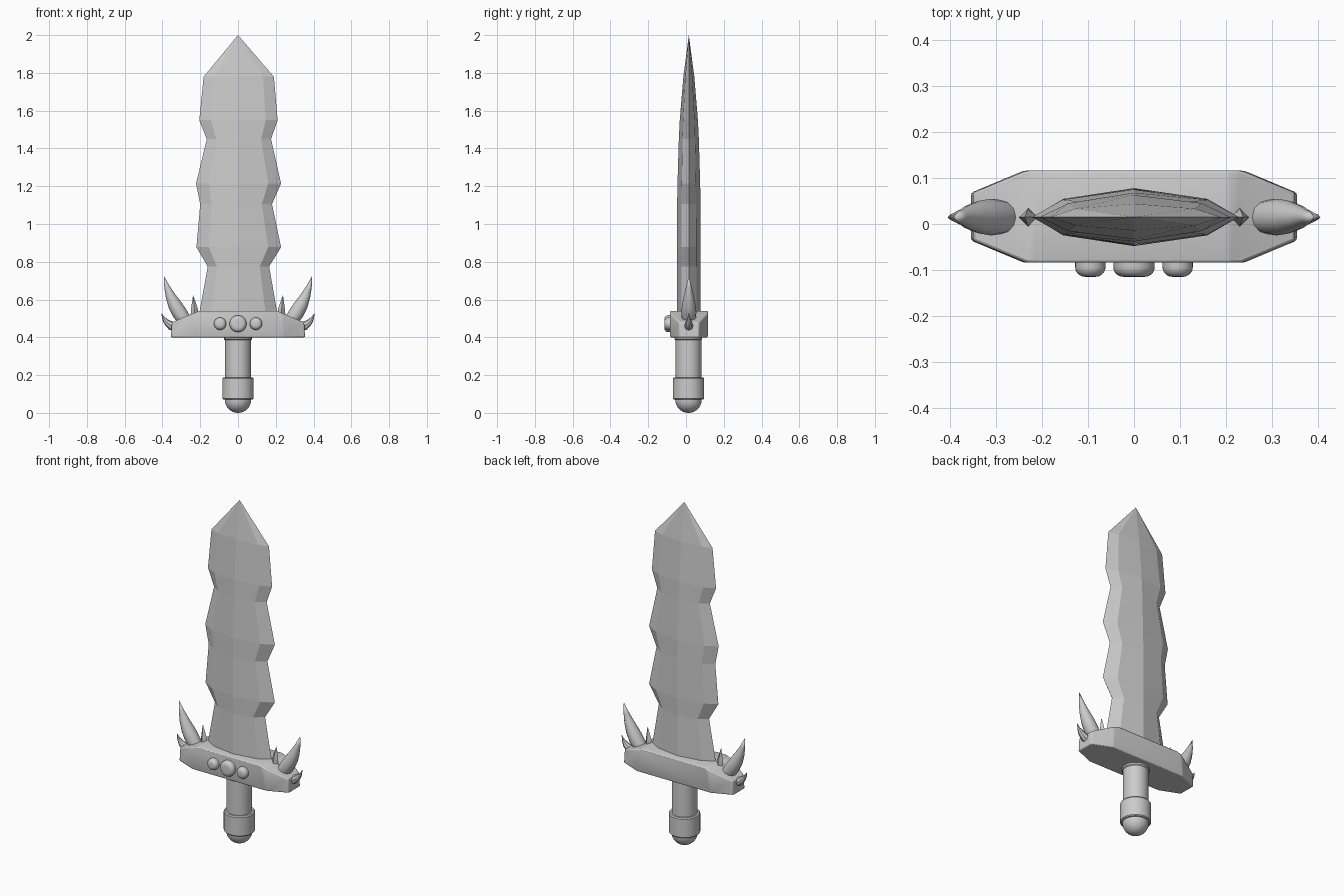
import bpy, bmesh, math
from mathutils import Vector

if "Cube" in bpy.data.objects:
    bpy.data.objects.remove(bpy.data.objects["Cube"])

CY = 0.015  # depth of the sword's centre plane


def make_object(name, bm, smooth=None):
    bmesh.ops.recalc_face_normals(bm, faces=bm.faces)
    mesh = bpy.data.meshes.new(name)
    bm.to_mesh(mesh)
    bm.free()
    ob = bpy.data.objects.new(name, mesh)
    bpy.context.collection.objects.link(ob)
    if smooth:
        bpy.ops.object.select_all(action='DESELECT')
        bpy.context.view_layer.objects.active = ob
        ob.select_set(True)
        bpy.ops.object.shade_smooth_by_angle(angle=math.radians(smooth))
    return ob


def loft(bm, rings):
    """Skin a list of closed rings and cap both ends."""
    rows = [[bm.verts.new(p) for p in ring] for ring in rings]
    n = len(rows[0])
    for a, b in zip(rows, rows[1:]):
        for i in range(n):
            j = (i + 1) % n
            bm.faces.new((a[i], a[j], b[j], b[i]))
    bm.faces.new(rows[0])
    bm.faces.new(rows[-1])
    bmesh.ops.remove_doubles(bm, verts=bm.verts, dist=0.0002)


def turned(name, profile, origin, axis='z', sides=32):
    """Round part from (radius, height) pairs, along z or towards the front."""
    rings = []
    for r, h in profile:
        ring = []
        for i in range(sides):
            a = 2 * math.pi * i / sides
            c, s = r * math.cos(a), r * math.sin(a)
            ring.append(Vector(origin) + Vector((c, s, h) if axis == 'z' else (c, -h, s)))
        rings.append(ring)
    bm = bmesh.new()
    loft(bm, rings)
    return make_object(name, bm, 35)


def horn(name, path, side, sides=12, smooth=40):
    """Tapered spike following (x, z, radius) points in the centre plane."""
    rings = []
    for k, (x, z, r) in enumerate(path):
        p, q = path[max(k - 1, 0)], path[min(k + 1, len(path) - 1)]
        t = Vector((q[0] - p[0], 0, q[1] - p[1])).normalized()
        n = Vector((t.z, 0, -t.x))
        ring = []
        for i in range(sides):
            a = 2 * math.pi * i / sides
            v = Vector((x, CY, z)) + r * (n * math.cos(a) + Vector((0, 1, 0)) * math.sin(a))
            ring.append((v.x * side, v.y, v.z))
        rings.append(ring)
    bm = bmesh.new()
    loft(bm, rings)
    return make_object(name, bm, smooth)


# Blade: (z, left edge, right edge, half thickness), faceted lens section
stations = [
    (0.500, -0.210, 0.213, 0.063), (0.775, -0.160, 0.165, 0.063),
    (0.877, -0.220, 0.228, 0.063), (1.105, -0.200, 0.180, 0.062),
    (1.215, -0.222, 0.228, 0.060), (1.450, -0.165, 0.175, 0.053),
    (1.550, -0.205, 0.210, 0.048), (1.780, -0.182, 0.190, 0.029),
    (2.000, 0, 0, 0)]
rings = []
for z, l, r, t in stations:
    rings.append([(r, CY, z), (r * .7, CY + t * .63, z), (0, CY + t, z),
                  (l * .7, CY + t * .63, z), (l, CY, z), (l * .7, CY - t * .63, z),
                  (0, CY - t, z), (r * .7, CY - t * .63, z)])
bm = bmesh.new()
loft(bm, rings)
make_object("blade", bm)

# Cross guard: octagonal prism with the top sliced down towards both ends
plan = [(.355, -.052), (.355, .052), (.24, .1), (-.24, .1),
        (-.355, .052), (-.355, -.052), (-.24, -.1), (.24, -.1)]
bm = bmesh.new()
loft(bm, [[(x * s, y + CY + .001, z) for x, y in plan] for z, s in ((.40, 1), (.54, .975))])
for side in (-1, 1):
    geom = bm.verts[:] + bm.edges[:] + bm.faces[:]
    cut = bmesh.ops.bisect_plane(bm, geom=geom, plane_co=(.205 * side, 0, .54),
                                 plane_no=(.06 * side, 0, .145), clear_outer=True)
    edges = [e for e in cut["geom_cut"] if isinstance(e, bmesh.types.BMEdge)]
    bmesh.ops.holes_fill(bm, edges=edges, sides=0)
guard = make_object("cross_guard", bm, 30)
bev = guard.modifiers.new("soft_edges", 'BEVEL')
bev.width, bev.segments, bev.limit_method = .006, 2, 'ANGLE'
bev.angle_limit = math.radians(15)

# Grip, pommel ring and rounded end
turned("grip", [(.068, .15), (.068, .385), (.073, .39), (.073, .41)], (0, CY - .002, 0))
turned("pommel_ring", [(.078, .070), (.083, .075), (.083, .182), (.078, .188)], (0, CY - .002, 0))
dome = [(.07 * math.sin(a), .07 - .07 * math.cos(a))
        for a in [math.pi / 2 * i / 8 for i in range(9)]]
turned("pommel_end", dome + [(.07, .09)], (0, CY - .002, 0))

# Three gems on the front of the guard
for label, x, r in (("left", -.095, .033), ("middle", 0, .045), ("right", .095, .033)):
    prof = [(r, -.012), (r, .010)]
    for i in range(1, 6):
        a = math.pi / 2 * i / 5
        prof.append((r - .022 + .022 * math.cos(a), .010 + .021 * math.sin(a)))
    turned("gem_" + label, prof, (x, -.084, .472), axis='y', sides=24)

# Horns, mirrored on both ends of the guard
big = [(.285, .495, .036), (.31, .53, .040), (.335, .573, .036), (.358, .62, .026),
       (.377, .67, .014), (.392, .725, 0)]
outer = [(.325, .452, .024), (.355, .462, .023), (.38, .482, .016), (.395, .503, .008), (.406, .53, 0)]
inner = [(.229, .51, .022), (.231, .55, .018), (.234, .585, .010), (.238, .625, 0)]
for label, side in (("left", -1), ("right", 1)):
    horn("large_horn_" + label, big, side)
    horn("outer_spike_" + label, outer, side, 8)
    horn("inner_spike_" + label, inner, side, 4, None)
